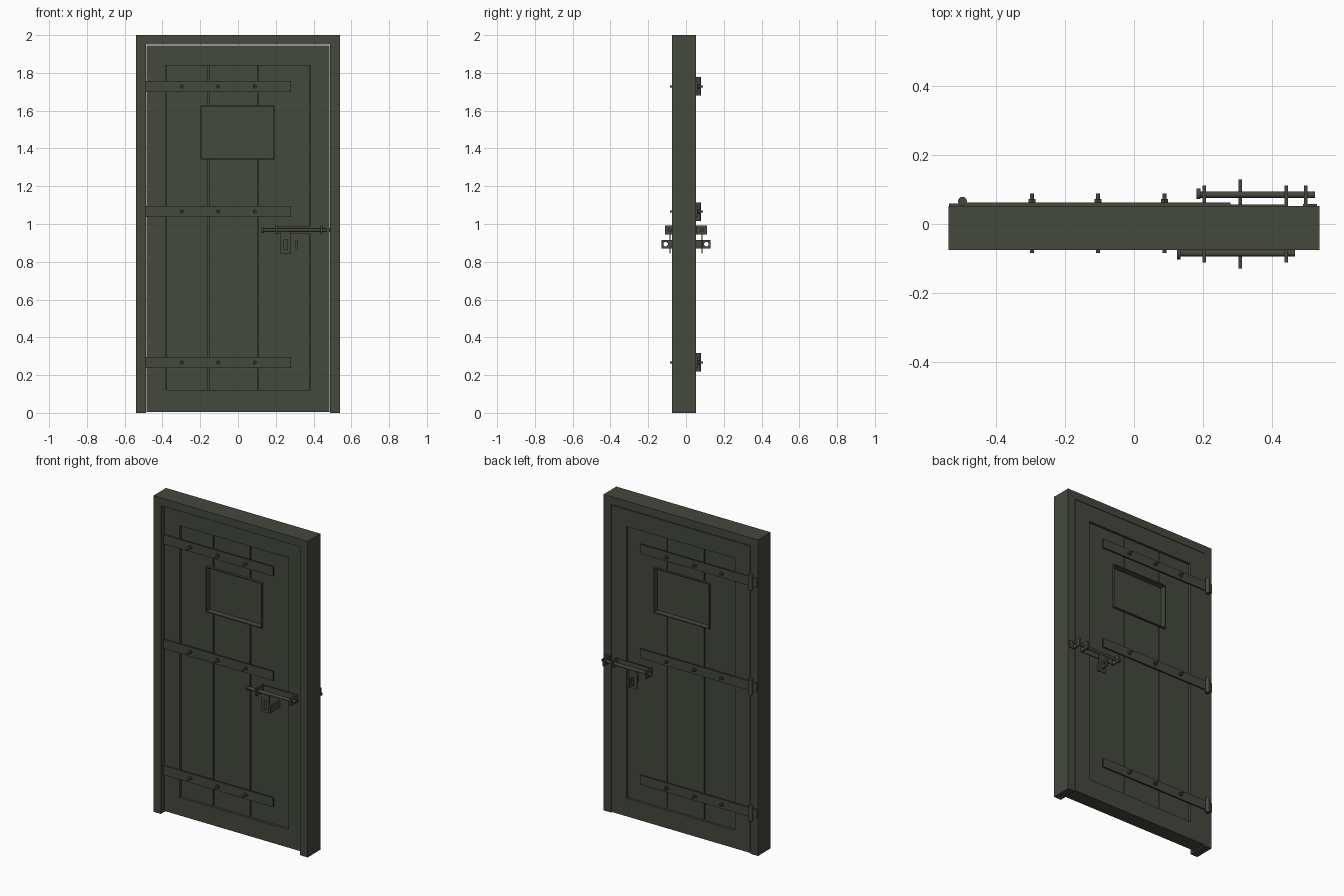
import bpy, bmesh, math
from mathutils import Matrix, Vector

old = bpy.data.objects.get("Cube")
if old:
    bpy.data.objects.remove(old, do_unlink=True)

paint = bpy.data.materials.new("dark_olive_paint")
paint.use_nodes = True
colour = (0.058, 0.065, 0.047, 1)
paint.diffuse_color = colour
paint.node_tree.nodes["Principled BSDF"].inputs["Base Color"].default_value = colour


def finish(name, bm):
    bmesh.ops.recalc_face_normals(bm, faces=bm.faces)
    mesh = bpy.data.meshes.new(name)
    bm.to_mesh(mesh)
    bm.free()
    mesh.materials.append(paint)
    obj = bpy.data.objects.new(name, mesh)
    bpy.context.collection.objects.link(obj)
    return obj


def box(name, x0, x1, y0, y1, z0, z1):
    bm = bmesh.new()
    size = Matrix.Diagonal((x1 - x0, abs(y1 - y0), z1 - z0, 1))
    centre = Vector((x0 + x1, y0 + y1, z0 + z1)) / 2
    bmesh.ops.create_cube(bm, size=1, matrix=Matrix.Translation(centre) @ size)
    return finish(name, bm)


def rod(name, centre, radius, length, axis, sides=16):
    bm = bmesh.new()
    turn = {"X": Matrix.Rotation(math.pi / 2, 4, "Y"),
            "Y": Matrix.Rotation(math.pi / 2, 4, "X"),
            "Z": Matrix.Identity(4)}[axis]
    bmesh.ops.create_cone(bm, cap_ends=True, segments=sides, radius1=radius, radius2=radius,
                          depth=length, matrix=Matrix.Translation(centre) @ turn)
    if sides > 8:
        for f in bm.faces:
            f.smooth = len(f.verts) == 4
        for e in bm.edges:
            e.smooth = e.calc_face_angle(0) < 0.7
    return finish(name, bm)


def ring(name, outer, inner, a, b, place):
    """Solid between two matching loops, from depth a to depth b."""
    bm = bmesh.new()
    loops = [[bm.verts.new(place(u, v, d)) for u, v in loop]
             for loop, d in ((outer, a), (inner, a), (inner, b), (outer, b))]
    n = len(outer)
    for k in range(4):
        p, q = loops[k], loops[(k + 1) % 4]
        for i in range(n):
            j = (i + 1) % n
            bm.faces.new((p[i], p[j], q[j], q[i]))
    return finish(name, bm)


def rect(x0, x1, z0, z1):
    return [(x0, z0), (x1, z0), (x1, z1), (x0, z1)]


def facing_y(u, v, d):
    return (u, d, v)


def facing_x(u, v, d):
    return (d, u, v)


# Door surround, open at the floor
bm = bmesh.new()
profile = [(-.54, 0), (-.54, 2), (.54, 2), (.54, 0), (.488, 0), (.488, 1.95), (-.488, 1.95), (-.488, 0)]
face = bm.faces.new([bm.verts.new((x, -.075, z)) for x, z in profile])
new = bmesh.ops.extrude_face_region(bm, geom=[face])["geom"]
bmesh.ops.translate(bm, vec=(0, .127, 0), verts=[v for v in new if isinstance(v, bmesh.types.BMVert)])
finish("door_surround", bm)

# Door leaf: border, thin core that also closes the window, three planks
FRONT, BACK = -.04, .053
ring("door_border", rect(-.485, .485, .006, 1.946), rect(-.38, .38, .12, 1.84), FRONT, BACK, facing_y)
box("door_core", -.39, .39, -.002, .014, .11, 1.85)
window = box("window_cutter", -.195, .19, -.2, .2, 1.345, 1.625)
window.hide_render = True
window.hide_viewport = True
window.display_type = "WIRE"
edges = [-.382, -.155, .105, .382]
for i, label in enumerate(("right", "middle", "left")):
    plank = box(label + "_plank", edges[i] + .003, edges[i + 1] - .003, -.025, .038, .118, 1.842)
    cut = plank.modifiers.new("window_opening", "BOOLEAN")
    cut.object = window
    cut.solver = "EXACT"
ring("window_rim", rect(-.199, .194, 1.341, 1.629), rect(-.193, .188, 1.347, 1.623), FRONT, BACK - .003, facing_y)

# Strap hinges with through bolts
for level, z in (("lower", .267), ("middle", 1.066), ("upper", 1.728)):
    box(level + "_front_strap", -.487, .28, -.049, FRONT + .001, z - .029, z + .029)
    box(level + "_back_strap", -.5, .28, BACK - .001, .062, z - .029, z + .029)
    box(level + "_hinge_leaf", -.538, -.5, .05, .059, z - .029, z + .029)
    rod(level + "_hinge_barrel", (-.499, .066, z), .013, .098, "Z")
    for x in (-.297, -.105, .089):
        rod(level + "_strap_bolt", (x, .002, z), .006, .174, "Y", 12)
        rod(level + "_front_nut", (x, -.053, z), .012, .009, "Y", 6)
        rod(level + "_back_nut", (x, .067, z), .012, .01, "Y", 6)


def slide_lock(side, s, surface, rod_start, rod_end):
    """Sliding bolt; s is the outward y direction."""
    z, y = .968, s * .085
    box(side + "_lock_plate", .2, .448, surface - s * .001, surface + s * .004, .947, .99)
    for x in (.204, .443):
        box(side + "_bolt_guide", x - .005, x + .005, surface, s * .112, .945, .993)
    rod(side + "_slide_bolt", ((rod_start + rod_end) / 2, y, z), .0095, rod_end - rod_start, "X")
    rod(side + "_bolt_knob", (rod_start + .005, y + s * .003, z), .015, .011, "X")
    # Slotted hasp hanging from the bolt
    h = rod_start + .1
    ring(side + "_hasp", rect(h, h + .055, .845, .965), rect(h + .018, h + .037, .864, .918),
         y - s * .003, y + s * .003, facing_y)
    # Padlock eye
    cy, cz, half = s * .108, .893, .022
    circle, square = [], []
    for i in range(16):
        c, n = math.cos(i * math.pi / 8), math.sin(i * math.pi / 8)
        k = half / max(abs(c), abs(n))
        circle.append((cy + .012 * c, cz + .012 * n))
        square.append((cy + k * c, cz + k * n))
    ring(side + "_lock_eye", square, circle, .304, .314, facing_x)
    box(side + "_lock_eye_stem", .304, .314, surface - s * .01, s * .087, cz - half, cz + half)


slide_lock("front", -1, FRONT, .125, .468)
slide_lock("back", 1, BACK, .183, .526)

# Bolt keep on the surround
box("keep_plate", .491, .532, .05, .058, .945, .993)
box("keep_guide", .495, .505, .05, .112, .945, .993)
